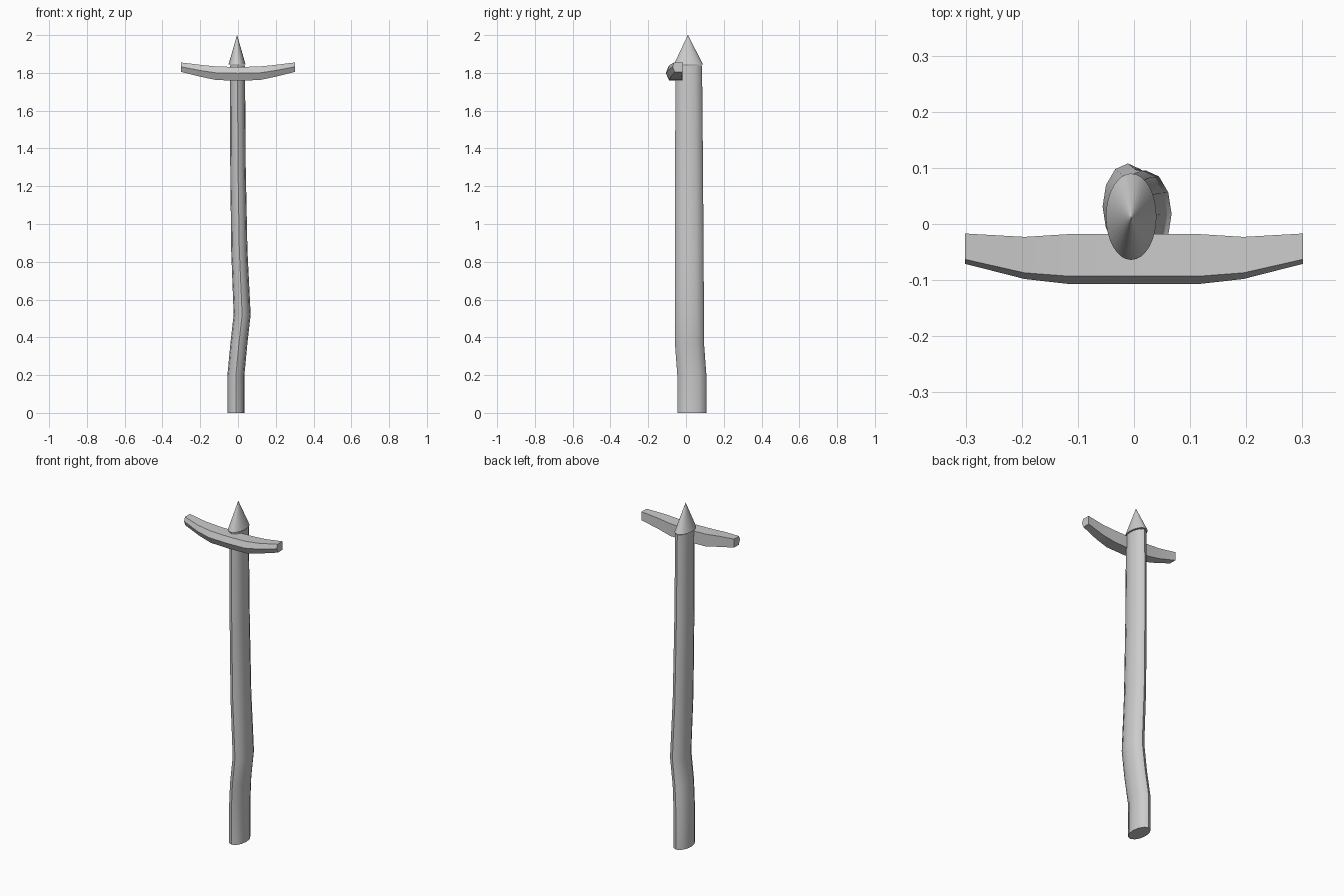
import bpy, bmesh, math
from mathutils import Vector

if "Cube" in bpy.data.objects:
    bpy.data.objects.remove(bpy.data.objects["Cube"])


def loft(name, rings, angle=None):
    """Join equal-length rings of points into a capped solid."""
    bm = bmesh.new()
    loops = [[bm.verts.new(p) for p in r] for r in rings]
    n = len(loops[0])
    for a, b in zip(loops, loops[1:]):
        for i in range(n):
            j = (i + 1) % n
            bm.faces.new((a[i], a[j], b[j], b[i]))
    bm.faces.new(loops[0])
    bm.faces.new(loops[-1])
    bmesh.ops.recalc_face_normals(bm, faces=bm.faces)
    me = bpy.data.meshes.new(name)
    bm.to_mesh(me)
    bm.free()
    ob = bpy.data.objects.new(name, me)
    bpy.context.collection.objects.link(ob)
    if angle:
        bpy.context.view_layer.objects.active = ob
        ob.select_set(True)
        bpy.ops.object.shade_smooth_by_angle(angle=math.radians(angle))
        ob.select_set(False)
    return ob


def ellipse(cx, cy, z, rx, ry, n):
    return [Vector((cx + rx * math.cos(2 * math.pi * i / n),
                    cy + ry * math.sin(2 * math.pi * i / n), z)) for i in range(n)]


# Bent oval shaft: z, centre x, centre y, half width, half depth
shaft = [(0, -.011, .031, .045, .077), (.2, -.011, .031, .045, .077),
         (.36, .004, .019, .045, .077), (.52, .022, .018, .045, .077),
         (.86, .007, .017, .043, .076), (1.3, 0, .016, .041, .074),
         (1.84, -.003, .015, .040, .070)]
loft("shaft", [ellipse(x, y, z, a, b, 12) for z, x, y, a, b in shaft], 40)

# Pointed oval tip
tip = loft("tip", [ellipse(-.005, .013, 1.845, .045, .077, 32),
                   ellipse(-.005, .010, 2.0, .0004, .0006, 32)], 40)

# Curved crossbar: x, back y, top front y, widest y, bottom front y, top z, mid z, bottom z
half = [(.115, -.018, -.093, -.107, -.088, 1.834, 1.800, 1.762),
        (.195, -.023, -.087, -.098, -.080, 1.842, 1.812, 1.779),
        (.301, -.017, -.063, -.071, -.060, 1.855, 1.832, 1.805)]


def bar_ring(s, side):
    x, yb, yt, ym, yl, zt, zm, zl = s
    return [Vector((side * x, y, z)) for y, z in
            ((yb, zt), (yt, zt), (ym, zm), (yl, zl), (yb, zl))]


centre = (0, -.018, -.093, -.107, -.088, 1.831, 1.798, 1.759)
loft("crossbar", [bar_ring(s, -1) for s in reversed(half)]
     + [bar_ring(centre, 1)] + [bar_ring(s, 1) for s in half], 25)
